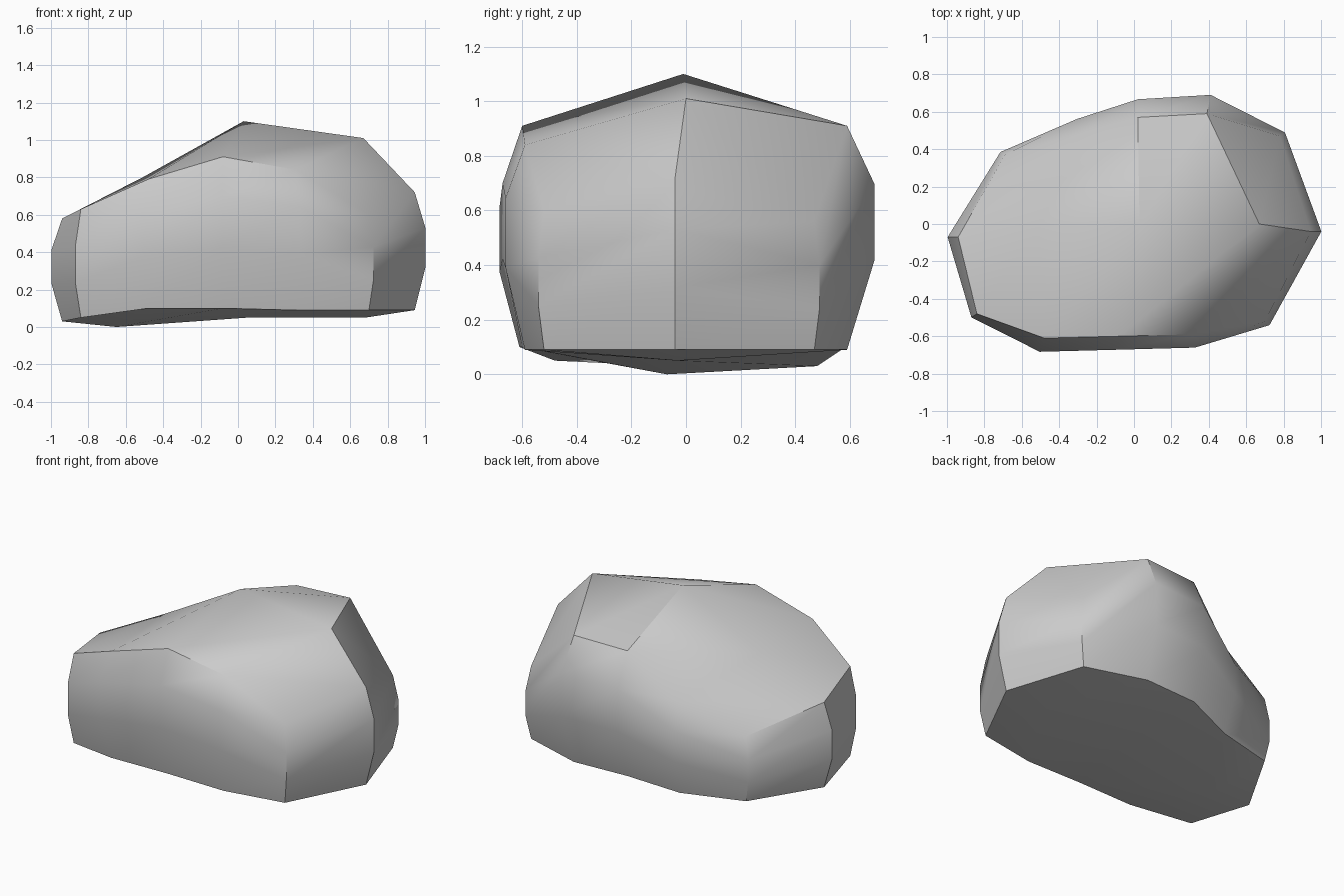
import bpy
import bmesh
import math

cube = bpy.data.objects.get("Cube")
if cube:
    bpy.data.objects.remove(cube, do_unlink=True)

# One flat stone colour
stone = bpy.data.materials.new("stone_grey")
stone.use_nodes = True
colour = (0.6, 0.6, 0.6, 1.0)
stone.diffuse_color = colour
stone.node_tree.nodes["Principled BSDF"].inputs["Base Color"].default_value = colour

# Control points running left to right: x, y, bottom height, top height
front_row = [(-.84, -.48, .05, .63), (-.48, -.61, .10, .79), (-.08, -.60, .10, .91),
             (.31, -.59, .09, .84), (.70, -.52, .09, .60)]
back_row = [(-.69, .37, .04, .46), (-.29, .48, .03, .62), (.02, .57, .09, .90),
            (.39, .59, .09, .91), (.78, .47, .09, .56)]
left_tip = (-.94, -.07, .03, .58)
right_tip = (.945, -.04, .09, .72)

# Centre line of the crown and of the underside
crown = [(-.51, -.03, .80), (.03, -.01, 1.10), (.67, 0, 1.01)]
underside = [(-.65, -.07, 0), (.05, -.03, .05), (.68, -.03, .05)]


def swell(point, side):
    """Push a rim point outward for the two middle rings."""
    x, y = point[:2]
    if side == "corner":
        return x * 1.035, y * 1.04
    if side == "tip":
        return x * 1.06, y
    return x * 1.05, y * (1.17 if y > 0 else 1.12)


def column(bm, point, side):
    """Four vertices up the side wall, from the underside to the crown."""
    x, y, low, high = point
    wide_x, wide_y = swell(point, side)
    steps = {"corner": (.32, .66), "tip": (.36, .70), "wall": (.40, .74)}[side]
    middle = [bm.verts.new((wide_x, wide_y, low + (high - low) * t)) for t in steps]
    return [bm.verts.new((x, y, low)), *middle, bm.verts.new((x, y, high))]


def row_columns(bm, row):
    last = len(row) - 1
    return [column(bm, p, "corner" if i in (0, last) else "wall")
            for i, p in enumerate(row)]


def cap(bm, front, middle, back, upward):
    """Fill the crown or the underside between three rows."""
    for near, far in ((front, middle), (middle, back)):
        for i in range(len(near) - 1):
            quad = [near[i], near[i + 1], far[i + 1], far[i]]
            bm.faces.new(quad if upward else quad[::-1])


bm = bmesh.new()
front = row_columns(bm, front_row)
back = row_columns(bm, back_row)
left = column(bm, left_tip, "tip")
right = column(bm, right_tip, "tip")

# Side walls all the way round
ring = front + [right] + back[::-1] + [left]
for here, following in zip(ring, ring[1:] + ring[:1]):
    for k in range(3):
        bm.faces.new((here[k], following[k], following[k + 1], here[k + 1]))

# Crown and underside
for level, line in ((3, crown), (0, underside)):
    centre = [left[level], *[bm.verts.new(p) for p in line], right[level]]
    cap(bm, [c[level] for c in front], centre, [c[level] for c in back], level == 3)

bmesh.ops.recalc_face_normals(bm, faces=bm.faces)
mesh = bpy.data.meshes.new("boulder")
bm.to_mesh(mesh)
bm.free()
mesh.materials.append(stone)

# Smooth faces with crisp ridges
boulder = bpy.data.objects.new("boulder", mesh)
bpy.context.collection.objects.link(boulder)
bpy.ops.object.select_all(action="DESELECT")
boulder.select_set(True)
bpy.context.view_layer.objects.active = boulder
bpy.ops.object.shade_smooth_by_angle(angle=math.radians(38))
